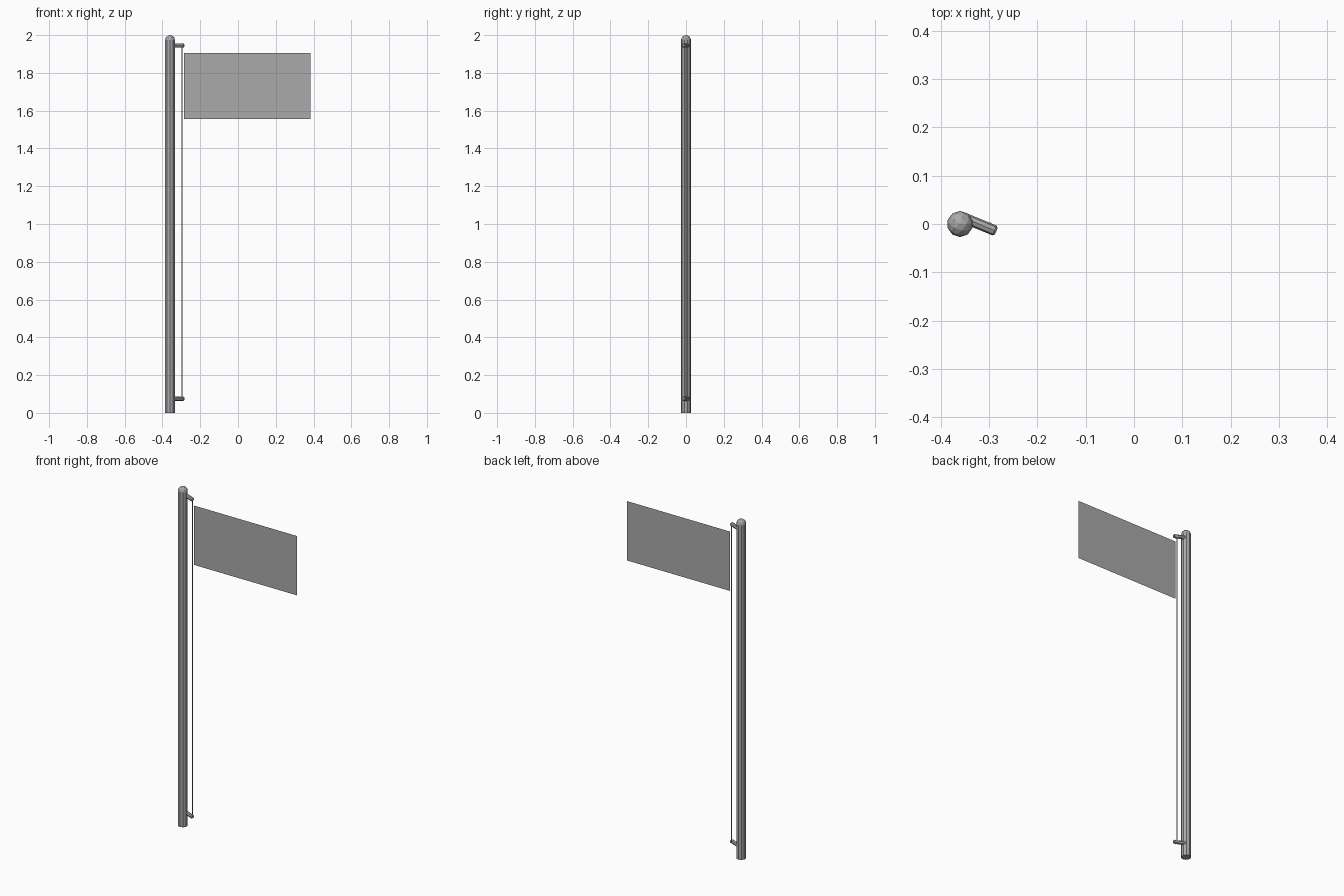
import bpy
import math

if "Cube" in bpy.data.objects:
    bpy.data.objects.remove(bpy.data.objects["Cube"])


def make_material(name, value):
    mat = bpy.data.materials.new(name)
    mat.use_nodes = True
    color = (value, value, value, 1)
    mat.diffuse_color = color
    mat.node_tree.nodes["Principled BSDF"].inputs["Base Color"].default_value = color
    return mat


grey = make_material("grey", 0.4)
POLE_X, POLE_R = -0.36, 0.027
ROPE_X = -0.297


def finish(name):
    obj = bpy.context.object
    obj.name = name
    obj.data.materials.append(grey)
    return obj


def cylinder(name, sides, radius, length, center, rotation=(0, 0, 0)):
    bpy.ops.mesh.primitive_cylinder_add(vertices=sides, radius=radius, depth=length,
                                        location=center, rotation=rotation)
    return finish(name)


# Pole with a faceted round cap
cap_z = 2 - POLE_R
cylinder("pole", 10, POLE_R, cap_z, (POLE_X, 0, cap_z / 2))
bpy.ops.mesh.primitive_ico_sphere_add(subdivisions=2, radius=POLE_R,
                                      location=(POLE_X, 0, cap_z))
finish("pole_cap")

# Pegs that hold the rope, with chamfered tips
for name, z in (("top_peg", 1.945), ("bottom_peg", 0.075)):
    peg = cylinder(name, 8, 0.011, 0.078, (-0.321, 0, z),
                   (math.pi / 8, math.pi / 2, 0))
    bevel = peg.modifiers.new("tip_chamfer", "BEVEL")
    bevel.width = 0.004
    bevel.segments = 1
    bevel.limit_method = "ANGLE"
    bevel.angle_limit = math.radians(60)

# Rope
cylinder("rope", 6, 0.003, 1.87, (ROPE_X, 0, 1.01))

# Flag: one thin upright sheet
bpy.ops.mesh.primitive_plane_add(size=1, location=(0.049, 0, 1.73),
                                 rotation=(math.pi / 2, 0, 0))
flag = finish("flag")
flag.scale = (0.67, 0.35, 1)
